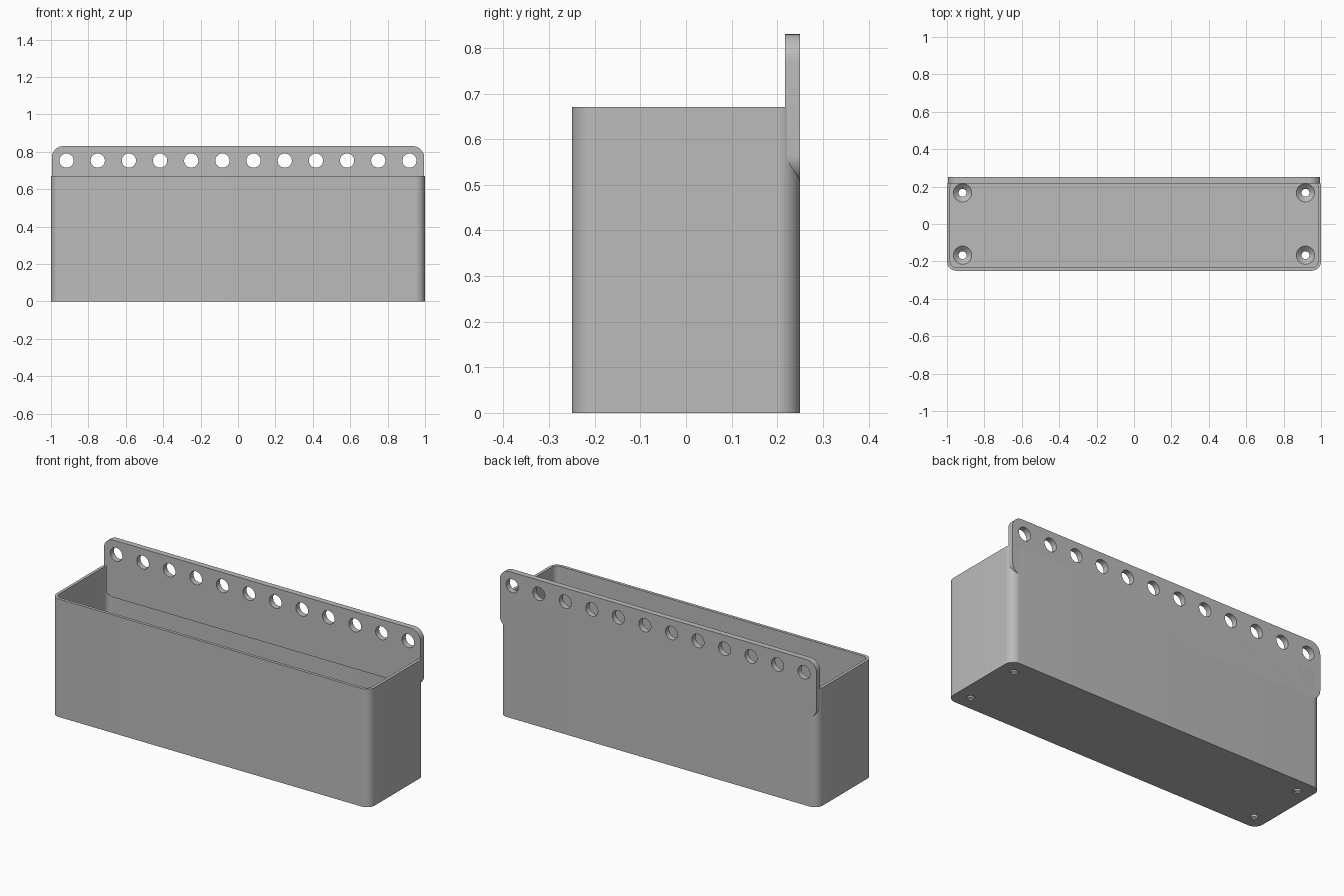
import bpy, bmesh
from math import sin, cos, pi
from mathutils import Matrix, Vector

if "Cube" in bpy.data.objects:
    bpy.data.objects.remove(bpy.data.objects["Cube"], do_unlink=True)

# Overall sizes
DEPTH, HEIGHT = 0.25, 0.67
WALL, FLOOR, CORNER = 0.017, 0.033, 0.05
PLATE_X, PLATE_BOTTOM, PLATE_TOP, PLATE_FRONT = 0.995, 0.505, 0.83, 0.217
HOLE_X = 11 / 12

grey = bpy.data.materials.new("light grey")
grey.use_nodes = True
grey.diffuse_color = (0.5, 0.5, 0.5, 1)
grey.node_tree.nodes["Principled BSDF"].inputs["Base Color"].default_value = grey.diffuse_color


def rounded_rect(hx, hy, r, steps=12):
    """Outline of a rounded rectangle, counter-clockwise."""
    points = []
    for corner, (sx, sy) in enumerate([(1, 1), (-1, 1), (-1, -1), (1, -1)]):
        for i in range(steps + 1):
            a = (corner + i / steps) * pi / 2
            points.append((sx * (hx - r) + r * cos(a), sy * (hy - r) + r * sin(a)))
    return points


def prism(bm, outline, low, high):
    """Extrude a flat outline from low to high along z."""
    face = bm.faces.new([bm.verts.new((x, y, low)) for x, y in outline])
    out = bmesh.ops.extrude_face_region(bm, geom=[face])
    top = [g for g in out["geom"] if isinstance(g, bmesh.types.BMVert)]
    bmesh.ops.translate(bm, verts=top, vec=(0, 0, high - low))


def cone(bm, centre, r1, r2, depth, turn=Matrix.Identity(4)):
    bmesh.ops.create_cone(bm, cap_ends=True, segments=48, radius1=r1, radius2=r2,
                          depth=depth, matrix=Matrix.Translation(centre) @ turn)


def finish(bm, name):
    bmesh.ops.recalc_face_normals(bm, faces=bm.faces)
    mesh = bpy.data.meshes.new(name)
    bm.to_mesh(mesh)
    bm.free()
    mesh.materials.append(grey)
    obj = bpy.data.objects.new(name, mesh)
    bpy.context.collection.objects.link(obj)
    return obj


def activate(obj):
    bpy.ops.object.select_all(action="DESELECT")
    obj.select_set(True)
    bpy.context.view_layer.objects.active = obj


def cut(obj, cutter):
    """Subtract the cutter, then discard it."""
    cutter.hide_render = True
    mod = obj.modifiers.new("cut", "BOOLEAN")
    mod.operation, mod.solver, mod.object = "DIFFERENCE", "EXACT", cutter
    activate(obj)
    bpy.ops.object.modifier_apply(modifier=mod.name)
    bpy.data.objects.remove(cutter, do_unlink=True)


# Open box with rounded vertical corners
bm = bmesh.new()
prism(bm, rounded_rect(1, DEPTH, CORNER), 0, HEIGHT)
box = finish(bm, "open_box")

bm = bmesh.new()
prism(bm, rounded_rect(1 - WALL, DEPTH - WALL, CORNER - WALL), FLOOR, HEIGHT + 0.1)
cut(box, finish(bm, "cavity_cutter"))

# Countersunk screw holes in the floor
for x in (-HOLE_X, HOLE_X):
    for y in (-1 / 6, 1 / 6):
        bm = bmesh.new()
        cone(bm, (x, y, 0), 0.021, 0.021, 0.2)
        cut(box, finish(bm, "screw_cutter"))
        bm = bmesh.new()
        cone(bm, (x, y, FLOOR - 0.008), 0.021, 0.0595, 0.036)
        cut(box, finish(bm, "countersink_cutter"))

# Rounded back plate, drawn flat and then stood upright
bm = bmesh.new()
half = (PLATE_TOP - PLATE_BOTTOM) / 2
prism(bm, rounded_rect(PLATE_X, half, 0.06), -DEPTH, -PLATE_FRONT)
upright = Matrix.Rotation(pi / 2, 4, "X")
bmesh.ops.transform(bm, matrix=Matrix.Translation((0, 0, PLATE_BOTTOM + half)) @ upright,
                    verts=bm.verts)
plate = finish(bm, "back_plate")

# Row of round holes along the plate
bm = bmesh.new()
for i in range(12):
    cone(bm, Vector(((i - 5.5) / 6, DEPTH, 0.753)), 0.038, 0.038, 0.2, upright)
cut(plate, finish(bm, "plate_hole_cutter"))

for obj in (box, plate):
    activate(obj)
    bpy.ops.object.shade_smooth_by_angle(angle=pi / 6)
